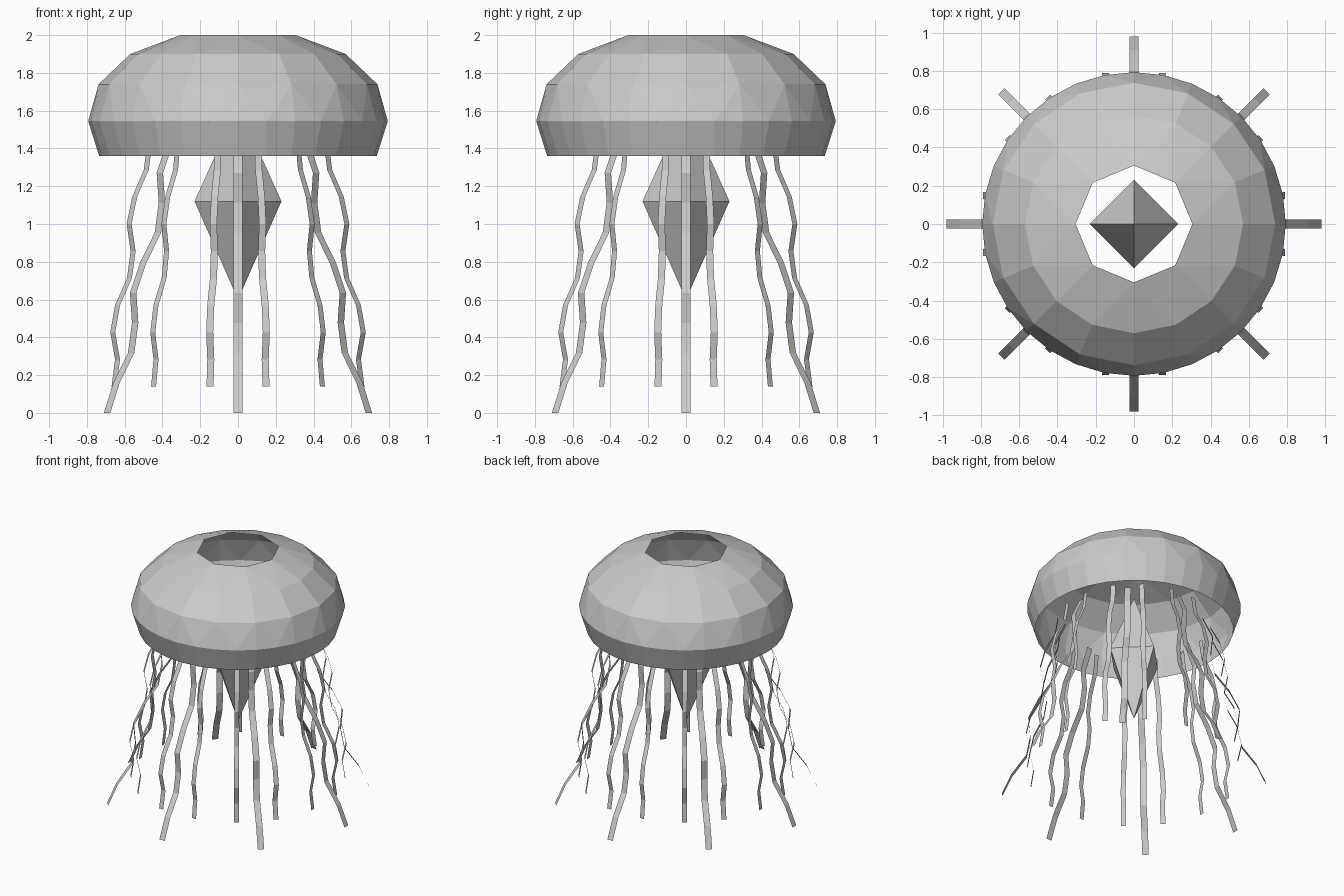
import bpy, math
from mathutils import Matrix, Vector

if "Cube" in bpy.data.objects:
    bpy.data.objects.remove(bpy.data.objects["Cube"])


def make(name, verts, faces):
    mesh = bpy.data.meshes.new(name)
    mesh.from_pydata(verts, [], faces)
    obj = bpy.data.objects.new(name, mesh)
    bpy.context.collection.objects.link(obj)
    return obj


def ring_shell(name, rings):
    """Skin stacked rings (radius, z, sides); sides may stay equal or double."""
    verts, faces, start = [], [], []
    for r, z, n in rings:
        start.append(len(verts))
        verts += [(r * math.cos(math.tau * i / n), r * math.sin(math.tau * i / n), z)
                  for i in range(n)]
    for k in range(len(rings) - 1):
        n, m = rings[k][2], rings[k + 1][2]
        a, b = start[k], start[k + 1]
        for i in range(n):
            j = (i + 1) % n
            if n == m:
                faces.append((a + i, b + i, b + j, a + j))
            else:
                mid = b + 2 * i + 1
                faces += [(a + i, b + 2 * i, mid), (a + i, mid, a + j),
                          (a + j, mid, b + (2 * i + 2) % m)]
    return make(name, verts, faces)


def ribbon(name, radii, top, bottom, width, spread, angle):
    """Flat wavy strip, turned about z; spread fans it sideways."""
    rot = Matrix.Rotation(angle, 4, 'Z')
    steps = len(radii) - 1
    verts, faces = [], []
    for i, r in enumerate(radii):
        z = top + (bottom - top) * i / steps
        for side in (-0.5, 0.5):
            verts.append(rot @ Vector((r, r * spread + side * width, z)))
    for i in range(steps):
        faces.append((2 * i, 2 * i + 1, 2 * i + 3, 2 * i + 2))
    return make(name, verts, faces)


# Bell dome with open octagonal top, and the rim tucked in below it
ring_shell("bell", [(0.305, 2.0, 8), (0.57, 1.9, 16), (0.738, 1.74, 16), (0.793, 1.545, 32)])
ring_shell("bell_rim", [(0.793, 1.545, 32), (0.735, 1.36, 32)])

# Four-sided core hanging in the middle
core = [(0.23, 0, 1.12), (0, 0.23, 1.12), (-0.23, 0, 1.12), (0, -0.23, 1.12),
        (0, 0, 1.63), (0, 0, 0.6)]
make("core", core, [f for i in range(4)
                    for f in ((i, (i + 1) % 4, 4), ((i + 1) % 4, i, 5))])

# Tentacles: eight groups of one long and two short ribbons
LONG = [0.51, 0.585, 0.57, 0.60, 0.71, 0.785, 0.77, 0.80, 0.91, 0.98]
SHORT = [0.555, 0.577, 0.65, 0.685, 0.66, 0.683, 0.758, 0.788, 0.758, 0.78]
for g in range(8):
    angle = g * math.tau / 8
    ribbon(f"long_tentacle_{g}", LONG, 1.43, 0.0, 0.048, 0, angle)
    for s in (-1, 1):
        ribbon(f"short_tentacle_{g}_{'left' if s < 0 else 'right'}",
               SHORT, 1.43, 0.14, 0.037, s * 0.19, angle)
